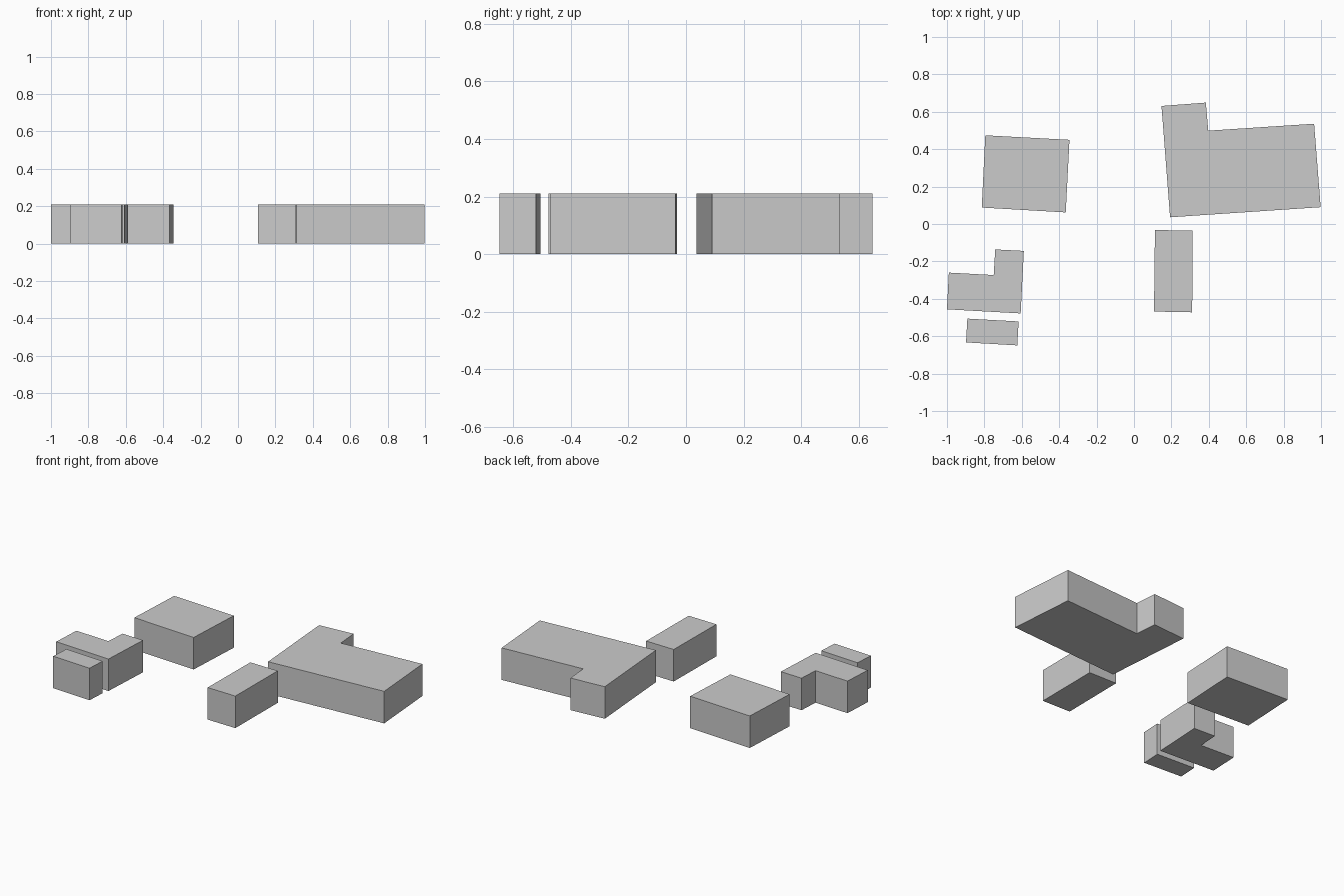
import bpy, bmesh

if "Cube" in bpy.data.objects:
    bpy.data.objects.remove(bpy.data.objects["Cube"])

HEIGHT = 0.21


def extrude_block(name, outline, height=HEIGHT):
    """Extrude a footprint outline from the ground to a flat roof."""
    bm = bmesh.new()
    base = bm.faces.new([bm.verts.new((x, y, 0)) for x, y in outline])
    top = bmesh.ops.extrude_face_region(bm, geom=[base], use_keep_orig=True)
    verts = [g for g in top["geom"] if isinstance(g, bmesh.types.BMVert)]
    bmesh.ops.translate(bm, verts=verts, vec=(0, 0, height))
    bmesh.ops.recalc_face_normals(bm, faces=bm.faces)
    mesh = bpy.data.meshes.new(name)
    bm.to_mesh(mesh)
    bm.free()
    obj = bpy.data.objects.new(name, mesh)
    bpy.context.collection.objects.link(obj)
    return obj


# Building footprints, slightly rotated to follow the plots
footprints = {
    "large_l_building": [(0.193, 0.036), (0.998, 0.09), (0.963, 0.536),
                         (0.397, 0.499), (0.384, 0.649), (0.147, 0.631)],
    "square_building": [(-0.814, 0.088), (-0.365, 0.062),
                        (-0.345, 0.450), (-0.795, 0.474)],
    "narrow_building": [(0.107, -0.468), (0.311, -0.472),
                        (0.314, -0.036), (0.112, -0.032)],
    "small_l_building": [(-1.0, -0.456), (-0.606, -0.478), (-0.589, -0.144),
                         (-0.742, -0.136), (-0.75, -0.273), (-0.99, -0.26)],
    "shed": [(-0.898, -0.633), (-0.624, -0.649),
             (-0.617, -0.521), (-0.891, -0.506)],
}
for name, outline in footprints.items():
    extrude_block(name, outline)
